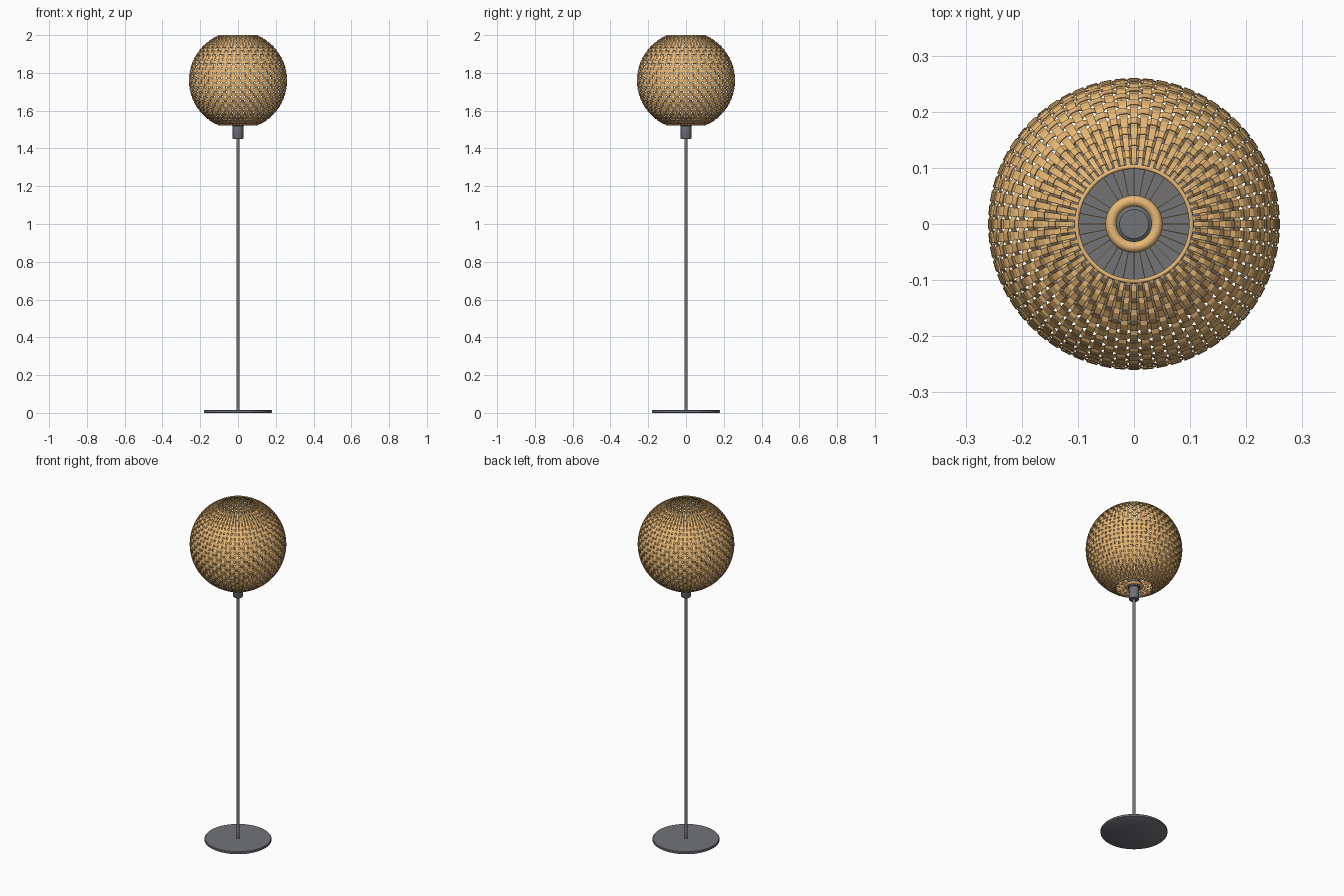
import bpy, bmesh, math
from math import sin, cos, pi

if "Cube" in bpy.data.objects:
    bpy.data.objects.remove(bpy.data.objects["Cube"])

R, CZ = 0.257, 1.76          # shade sphere
LAT = math.asin(0.236 / R)   # latitude of both openings
COLS, ROWS = 64, 25
AMP = 0.0025                 # over/under offset of the weave

tan = bpy.data.materials.new("rattan")
tan.diffuse_color = (0.8, 0.48, 0.18, 1)
tan.use_nodes = True
tan.node_tree.nodes["Principled BSDF"].inputs["Base Color"].default_value = tan.diffuse_color
grey = bpy.data.materials.new("grey_metal")
grey.diffuse_color = (0.17, 0.175, 0.19, 1)
grey.use_nodes = True
grey.node_tree.nodes["Principled BSDF"].inputs["Base Color"].default_value = grey.diffuse_color


def lathe(name, pts, mat, seg=48):
    bm = bmesh.new()
    rings = [[bm.verts.new((r * cos(2 * pi * i / seg), r * sin(2 * pi * i / seg), z))
              for i in range(seg)] for r, z in pts]
    for a, b in zip(rings, rings[1:]):
        for i in range(seg):
            j = (i + 1) % seg
            bm.faces.new((a[i], a[j], b[j], b[i]))
    bm.faces.new(rings[0][::-1])
    bm.faces.new(rings[-1])
    finish(name, bm, mat, True)


def finish(name, bm, mat, smooth=False, thick=0):
    bmesh.ops.recalc_face_normals(bm, faces=bm.faces)
    me = bpy.data.meshes.new(name)
    bm.to_mesh(me)
    bm.free()
    me.materials.append(mat)
    ob = bpy.data.objects.new(name, me)
    bpy.context.collection.objects.link(ob)
    if thick:
        m = ob.modifiers.new("thickness", 'SOLIDIFY')
        m.thickness, m.offset = thick, 0
    if smooth:
        bpy.ops.object.select_all(action='DESELECT')
        ob.select_set(True)
        bpy.context.view_layer.objects.active = ob
        bpy.ops.object.shade_smooth_by_angle(angle=math.radians(35))


def sph(r, lat, lon):
    return (r * cos(lat) * cos(lon), r * cos(lat) * sin(lon), CZ + r * sin(lat))


def strip(bm, pairs, closed=False):
    vs = [(bm.verts.new(a), bm.verts.new(b)) for a, b in pairs]
    if closed:
        vs.append(vs[0])
    for (a, b), (c, d) in zip(vs, vs[1:]):
        bm.faces.new((a, b, d, c))


def row_lat(k):
    return -LAT + 2 * LAT * k / (ROWS - 1)


# Upright strips, weaving in and out of the rows
dlon, dlat = 2 * pi / COLS, 2 * LAT / (ROWS - 1)
bm = bmesh.new()
for c in range(COLS):
    lon, w = c * dlon, dlon * 0.37
    pairs = []
    for k in range(ROWS):
        off = AMP if (c + k) % 2 else -AMP
        for t in (-0.27, 0.27):
            lat = max(-LAT, min(LAT, row_lat(k) + t * dlat))
            pairs.append((sph(R + off, lat, lon - w), sph(R + off, lat, lon + w)))
    strip(bm, pairs)
finish("shade_upright_strips", bm, tan, thick=0.0015)

# Horizontal woven hoops
bm = bmesh.new()
for k in range(1, ROWS - 1):
    lat, w = row_lat(k), dlat * 0.31
    pairs = []
    for c in range(COLS):
        off = -AMP if (c + k) % 2 else AMP
        for t in (-0.3, 0.3):
            lon = (c + t) * dlon
            pairs.append((sph(R + off, lat - w, lon), sph(R + off, lat + w, lon)))
    strip(bm, pairs, True)
finish("shade_hoops", bm, tan, thick=0.0015)


def ring(name, major, minor, z):
    bpy.ops.mesh.primitive_torus_add(major_radius=major, minor_radius=minor, major_segments=64,
                                     minor_segments=10, location=(0, 0, z))
    ob = bpy.context.object
    ob.name = name
    ob.data.materials.append(tan)
    bpy.ops.object.shade_smooth_by_angle(angle=math.radians(60))


# Rims of both openings and the collar round the socket
ring("shade_top_rim", 0.102, 0.004, CZ + 0.236)
ring("shade_bottom_rim", 0.102, 0.004, CZ - 0.236)
ring("socket_collar", 0.041, 0.010, 1.535)

# Thin spokes carrying the shade
bm = bmesh.new()
for i in range(32):
    a = 2 * pi * i / 32
    dx, dy = -sin(a) * 0.0008, cos(a) * 0.0008
    strip(bm, [((r * cos(a) - dx, r * sin(a) - dy, z), (r * cos(a) + dx, r * sin(a) + dy, z))
               for r, z in ((0.04, 1.535), (0.102, 1.524))])
finish("shade_spokes", bm, tan, thick=0.0016)

# Stand
lathe("base", [(0.177, 0), (0.18, 0.002), (0.18, 0.012), (0.177, 0.015)], grey, 64)
lathe("pole", [(0.009, 0.012), (0.009, 1.46)], grey, 24)
lathe("socket", [(0.026, 1.45), (0.028, 1.453), (0.028, 1.52), (0.032, 1.522),
                 (0.032, 1.565), (0.026, 1.57)], grey, 32)
